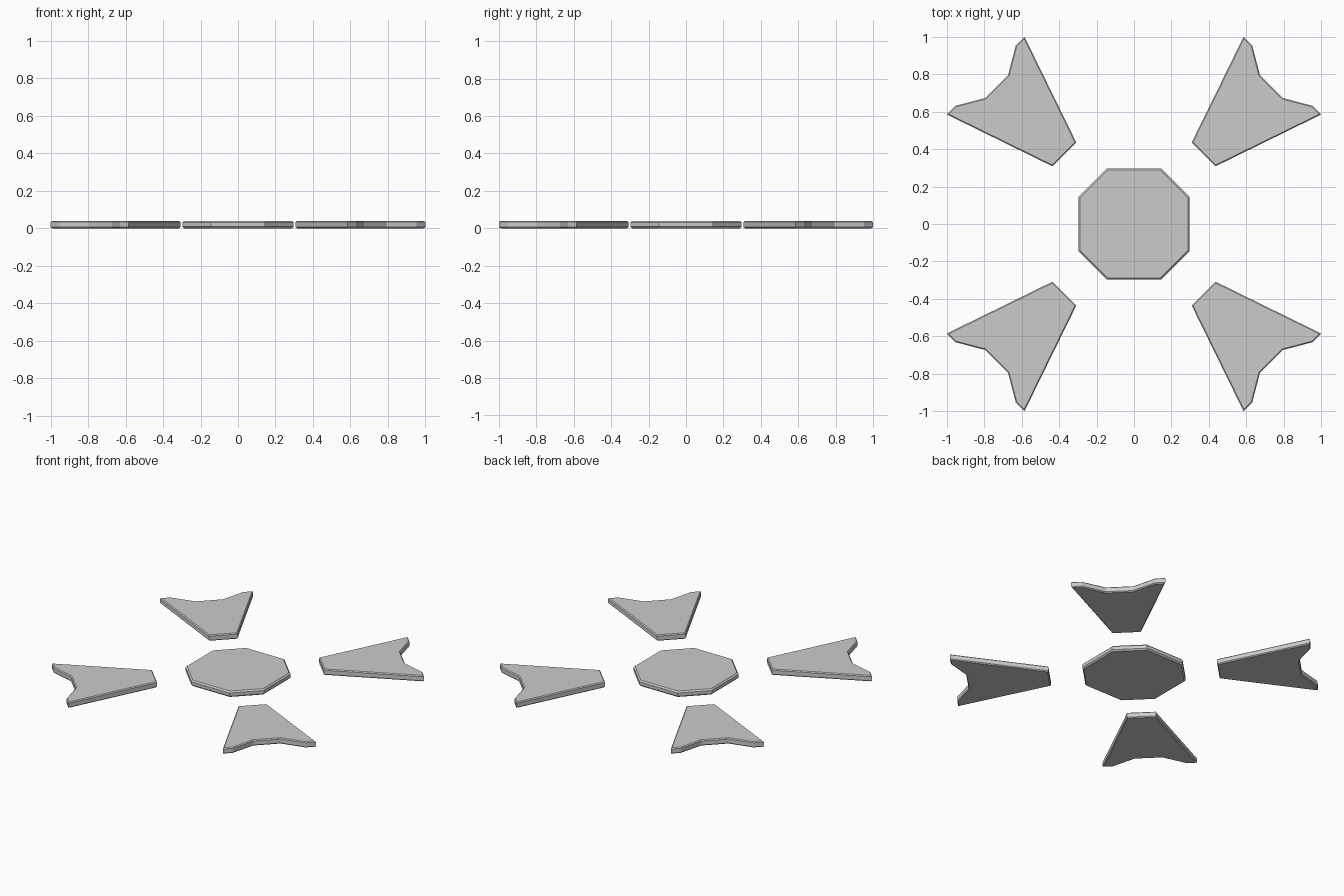
import bpy, bmesh
from math import cos, sin, pi

if "Cube" in bpy.data.objects:
    bpy.data.objects.remove(bpy.data.objects["Cube"])

THICK = 0.04


def plate(name, outline, width, angle=0.0):
    """Extrude an outline upward, turn it about z and chamfer both rims."""
    bm = bmesh.new()
    c, s = cos(angle), sin(angle)
    verts = [bm.verts.new((x * c - y * s, x * s + y * c, 0)) for x, y in outline]
    base = bm.faces.new(verts)
    ext = bmesh.ops.extrude_face_region(bm, geom=[base])
    top = [g for g in ext["geom"] if isinstance(g, bmesh.types.BMVert)]
    bmesh.ops.translate(bm, verts=top, vec=(0, 0, THICK))
    bmesh.ops.recalc_face_normals(bm, faces=bm.faces)
    rims = [e for e in bm.edges if abs(e.verts[0].co.z - e.verts[1].co.z) < 1e-5]
    bmesh.ops.bevel(bm, geom=rims, offset=width, segments=1,
                    profile=0.5, affect='EDGES')
    mesh = bpy.data.meshes.new(name)
    bm.to_mesh(mesh)
    bm.free()
    obj = bpy.data.objects.new(name, mesh)
    bpy.context.collection.objects.link(obj)
    return obj


# Central eight-sided plate
a, b = 0.297, 0.144
plate("center_plate", [(a, -b), (a, b), (b, a), (-b, a),
                       (-a, b), (-a, -b), (-b, -a), (b, -a)], 0.009)

# Four forked corner plates, symmetric about the diagonal
half = [(0.435, 0.308), (1.0, 0.585), (0.953, 0.631), (0.793, 0.673)]
outline = half + [(y, x) for x, y in reversed(half)]
for i in range(4):
    plate(f"corner_plate_{i + 1}", outline, 0.006, i * pi / 2)
